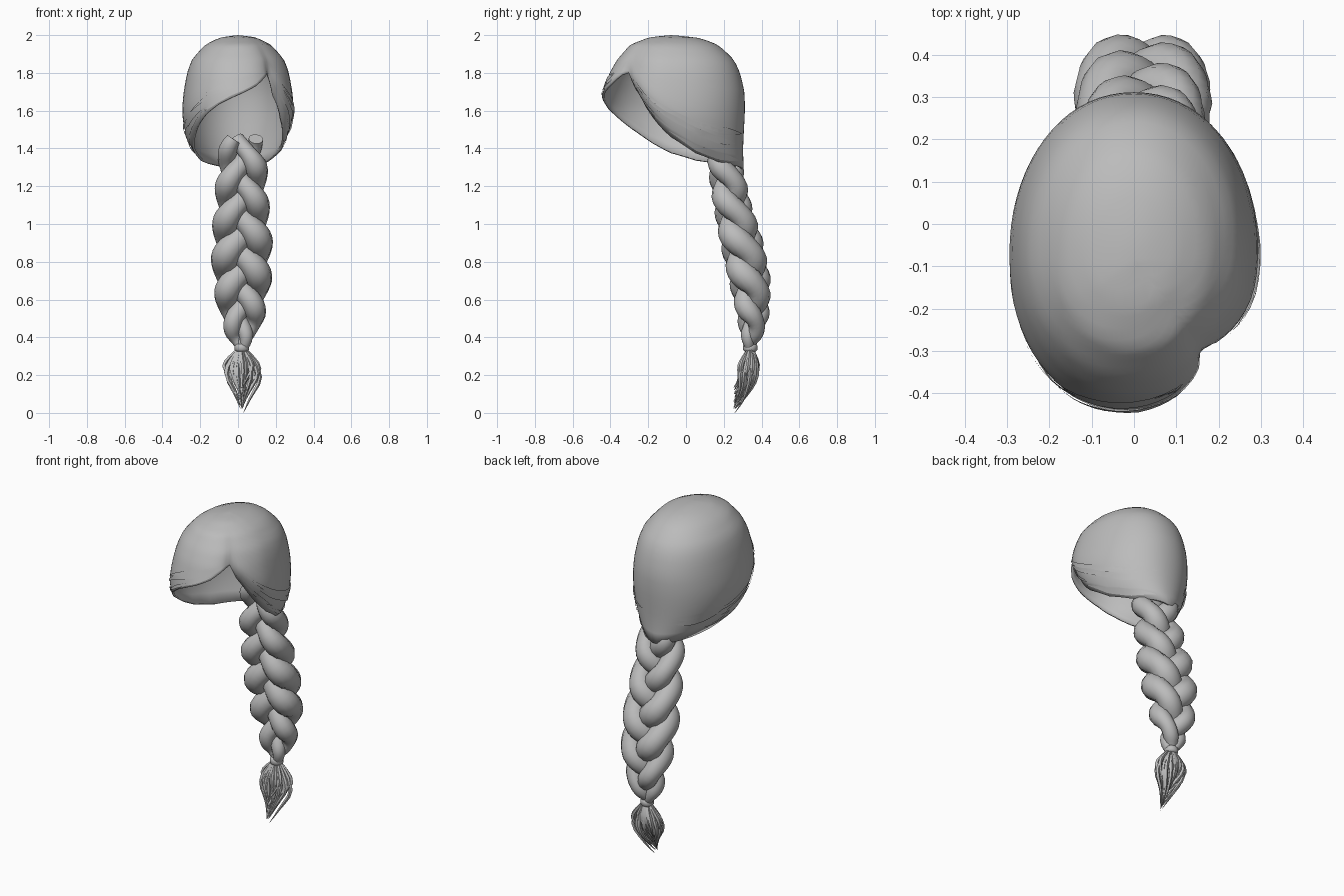
import bpy, bmesh, math, random
from mathutils import Vector

random.seed(4)
cube = bpy.data.objects.get("Cube")
if cube:
    bpy.data.objects.remove(cube, do_unlink=True)

hair = bpy.data.materials.new("hair_grey")
hair.use_nodes = True
hair.diffuse_color = (0.5, 0.5, 0.5, 1)
hair.node_tree.nodes["Principled BSDF"].inputs["Base Color"].default_value = (0.5, 0.5, 0.5, 1)


def lerp_keys(keys, v):
    """Interpolate rows of (position, values...) at v."""
    if v <= keys[0][0]:
        return keys[0][1:]
    for a, b in zip(keys, keys[1:]):
        if v <= b[0]:
            f = (v - a[0]) / (b[0] - a[0])
            return [p + (q - p) * f for p, q in zip(a[1:], b[1:])]
    return keys[-1][1:]


def finish(name, bm, angle=60):
    bmesh.ops.recalc_face_normals(bm, faces=bm.faces)
    mesh = bpy.data.meshes.new(name)
    bm.to_mesh(mesh)
    bm.free()
    mesh.materials.append(hair)
    obj = bpy.data.objects.new(name, mesh)
    bpy.context.collection.objects.link(obj)
    bpy.ops.object.select_all(action='DESELECT')
    obj.select_set(True)
    bpy.context.view_layer.objects.active = obj
    bpy.ops.object.shade_smooth_by_angle(angle=math.radians(angle))
    return obj


def add_tube(bm, pts, radii, sides):
    rings = []
    for i, p in enumerate(pts):
        d = (pts[min(i + 1, len(pts) - 1)] - pts[max(i - 1, 0)]).normalized()
        u = d.cross(Vector((0, 1, 0))).normalized()
        w = d.cross(u)
        rings.append([bm.verts.new(p + radii[i] * (u * math.cos(k * math.tau / sides)
                      + w * math.sin(k * math.tau / sides))) for k in range(sides)])
    for a, b in zip(rings, rings[1:]):
        for k in range(sides):
            n = (k + 1) % sides
            bm.faces.new((a[k], a[n], b[n], b[k]))
    bm.faces.new(rings[0])
    bm.faces.new(rings[-1])


# Cap: horizontal sections (depth below crown, half width, front y, back y)
SECTIONS = [(0, 0, -.08, -.08), (.01, .09, -.19, .06), (.05, .175, -.295, .17), (.13, .245, -.365, .255),
            (.2, .27, -.405, .287), (.3, .288, -.44, .31), (.4, .297, -.465, .313),
            (.5, .288, -.465, .307), (.6, .26, -.44, .302), (.7, .19, -.4, .305)]
# Rim height by angle from the front; the parting is where it peaks
RIM = [(-180, 1.29), (-150, 1.305), (-130, 1.318), (-110, 1.335), (-90, 1.375), (-75, 1.425),
       (-55, 1.505), (-35, 1.585), (-20, 1.635), (0, 1.685), (20, 1.735), (37, 1.80), (41, 1.80),
       (47, 1.73), (60, 1.65), (75, 1.55), (90, 1.46), (110, 1.375), (130, 1.33), (150, 1.31), (180, 1.29)]
INDENT = [(20, 1), (33, .98), (41, .91), (60, .96), (78, 1)]
# How far the rim curls inward
CURL = [(-140, 0), (-90, .06), (-60, .08), (-30, .03), (0, 0), (36, 0),
        (44, .08), (55, .2), (75, .19), (100, .08), (140, 0)]


def cap_point(deg, s, grow=1.0):
    depth = (2 - lerp_keys(RIM, deg)[0]) * s ** 1.7
    a, front, back = lerp_keys(SECTIONS, depth)
    c, sn = math.cos(math.radians(deg)), math.sin(math.radians(deg))
    mid = -.08
    reach = (mid - front) if c > 0 else (back - mid)
    k = grow * (1 - (1 - lerp_keys(INDENT, deg)[0]) * min(1, depth / .17))
    k *= 1 - lerp_keys(CURL, deg)[0] * max(0, (s - .8) / .2) ** 2
    soft = lambda v: math.copysign(abs(v) ** .95, v)
    return Vector((a * soft(sn) * k, mid - reach * soft(c) * k, 2 - depth))


bm = bmesh.new()
cols, rows = 72, 20
crown = bm.verts.new((0, -.08, 2))
grid = [[bm.verts.new(cap_point(-180 + 360 * i / cols, j / rows)) for j in range(1, rows + 1)]
        for i in range(cols)]
for i in range(cols):
    a, b = grid[i], grid[(i + 1) % cols]
    bm.faces.new((crown, a[0], b[0]))
    for j in range(rows - 1):
        bm.faces.new((a[j], a[j + 1], b[j + 1], b[j]))
bmesh.ops.smooth_vert(bm, verts=[v for g in grid for v in g[:-1]], factor=.5,
                      use_axis_x=True, use_axis_y=True, use_axis_z=True)
cap = finish("hair_cap", bm)
shell = cap.modifiers.new("thickness", 'SOLIDIFY')
shell.thickness = .012
shell.offset = -1

# Thin locks lying along the rim of the cap
bm = bmesh.new()
for start, end in ((-165, -30), (-60, 25), (45, 170)):
    for n in range(9):
        lo = random.uniform(start, (start + end) / 2)
        hi = min(end, lo + random.uniform(35, 75))
        s = random.uniform(.84, .98)
        prev = None
        for k in range(11):
            f = k / 10
            wide = .016 * math.sin(math.pi * f) + .001
            deg = lo + (hi - lo) * f
            pair = [bm.verts.new(cap_point(deg, s + e * wide, 1.01 + .006 * math.sin(math.pi * f)))
                    for e in (-1, 1)]
            if prev:
                bm.faces.new((prev[0], prev[1], pair[1], pair[0]))
            prev = pair
finish("rim_locks", bm)

# Braid: (downward position, centre y, half spread, strand radius)
BRAID = [(-1.45, .19, .075, .042), (-1.3, .208, .08, .06), (-1.1, .245, .085, .066), (-.9, .295, .093, .076),
         (-.7, .338, .09, .074), (-.52, .355, .073, .056), (-.42, .347, .045, .044), (-.35, .338, .012, .025)]
for n, label in enumerate(("first", "second", "third")):
    pts, radii = [], []
    for i in range(67):
        z = 1.45 - 1.1 * i / 66
        y, spread, r = lerp_keys(BRAID, -z)
        t = math.pi / 2 + (.89 - z) * math.tau / .57 + n * math.tau / 3
        pts.append(Vector((.02 + spread * math.sin(t), y - .48 * spread * math.sin(2 * t), z)))
        radii.append(r * (1 - .12 * math.cos(2 * t - math.pi / 4) ** 2))
    bm = bmesh.new()
    add_tube(bm, pts, radii, 12)
    finish(label + "_braid_strand", bm)

# Tie at the end of the braid
bm = bmesh.new()
tie = [(.365, .03), (.355, .038), (.335, .038), (.325, .03)]
add_tube(bm, [Vector((.02, .34, z)) for z, r in tie], [r for z, r in tie], 12)
finish("braid_tie", bm)

# Tail: a soft core wrapped in tapering wisps
TAIL = [(0, .02), (.2, .06), (.4, .093), (.55, .082), (.75, .045), (1, .008)]


def tail_point(f, ang, length, k):
    r = lerp_keys(TAIL, f)[0] * k
    return Vector((.02 + r * math.cos(ang), .342 - .085 * f ** 3 + .55 * r * math.sin(ang), .34 - length * f))


bm = bmesh.new()
core = [tail_point(i / 8, 0, .24, 0) for i in range(9)]
add_tube(bm, core, [.02, .032, .045, .05, .046, .036, .025, .014, .003], 10)
finish("tail_core", bm)

bm = bmesh.new()
for n in range(38):
    ang = n * math.tau / 38 + random.uniform(-.1, .1)
    length = .34 if n == 0 else random.uniform(.2, .32)
    k = random.uniform(.72, 1.08)
    pts = [tail_point(i / 9, ang + .25 * i / 9, length, k) for i in range(10)]
    add_tube(bm, pts, [.011 * math.sin(math.pi * (.15 + .84 * i / 9)) + .0005 for i in range(10)], 5)
finish("tail_wisps", bm)
